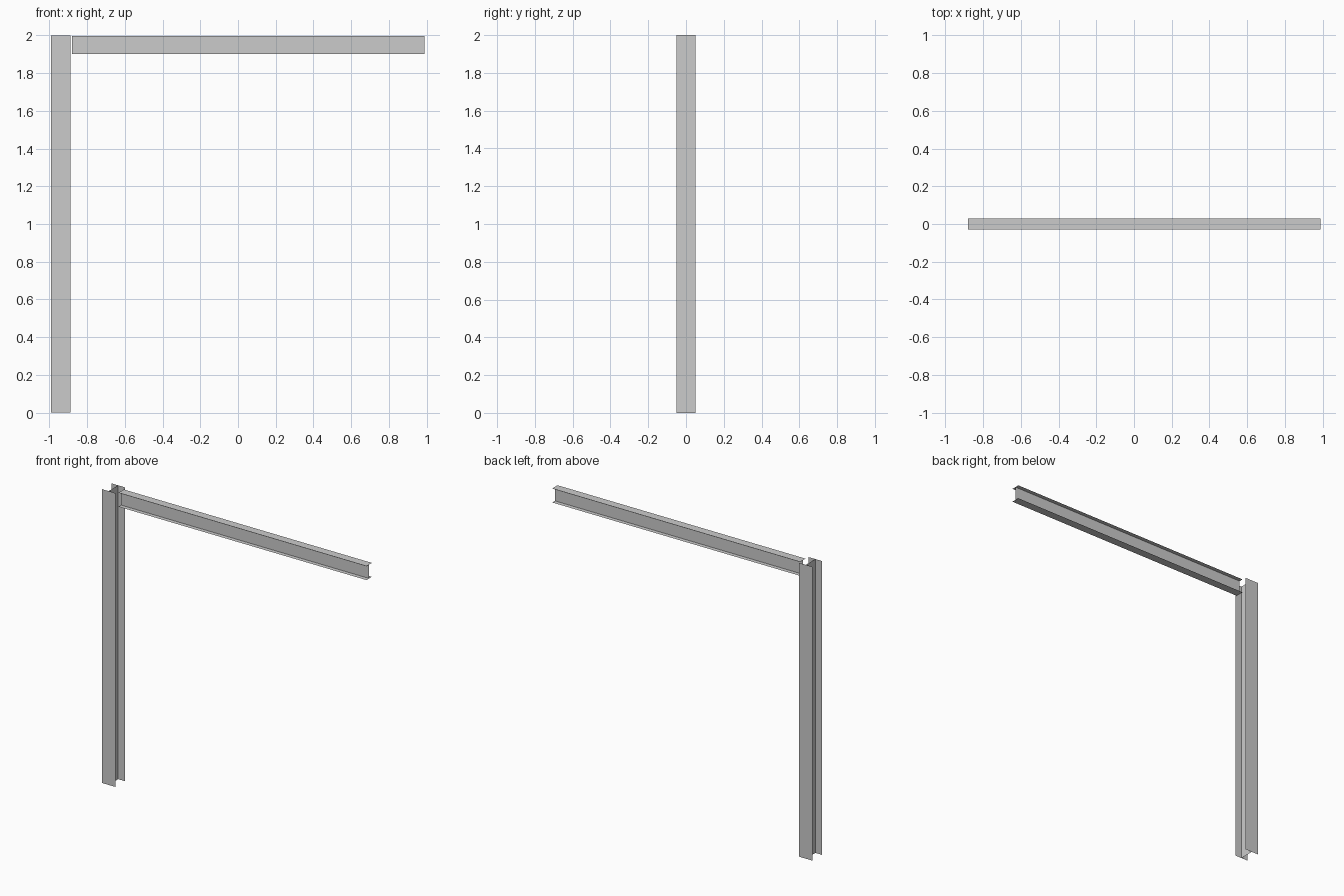
import bpy
import bmesh
from mathutils import Matrix, Vector

if "Cube" in bpy.data.objects:
    bpy.data.objects.remove(bpy.data.objects["Cube"])


def i_section(name, half_width, half_depth, length, matrix):
    """Thin-sheet I section in local XY, extruded along local Z."""
    bm = bmesh.new()

    def pt(x, y):
        return bm.verts.new((x, y, 0))

    top = [pt(x, half_depth) for x in (-half_width, 0, half_width)]
    bottom = [pt(x, -half_depth) for x in (-half_width, 0, half_width)]
    edges = [bm.edges.new(p) for row in (top, bottom) for p in zip(row, row[1:])]
    edges.append(bm.edges.new((bottom[1], top[1])))
    ext = bmesh.ops.extrude_edge_only(bm, edges=edges)
    verts = [g for g in ext["geom"] if isinstance(g, bmesh.types.BMVert)]
    bmesh.ops.translate(bm, verts=verts, vec=(0, 0, length))
    mesh = bpy.data.meshes.new(name)
    bm.to_mesh(mesh)
    bm.free()
    obj = bpy.data.objects.new(name, mesh)
    obj.matrix_world = matrix
    bpy.context.collection.objects.link(obj)
    return obj


# Upright column: flanges face front and back
i_section("column", 0.0515, 0.0515, 2.0, Matrix.Translation((-0.9385, 0, 0)))

# Horizontal beam: local X -> y, local Y -> z, local Z -> x
axes = Matrix(((0, 0, 1), (1, 0, 0), (0, 1, 0))).to_4x4()
start = Vector((-0.88, 0, 1.9485))
i_section("beam", 0.029, 0.0475, 1.868, Matrix.Translation(start) @ axes)
